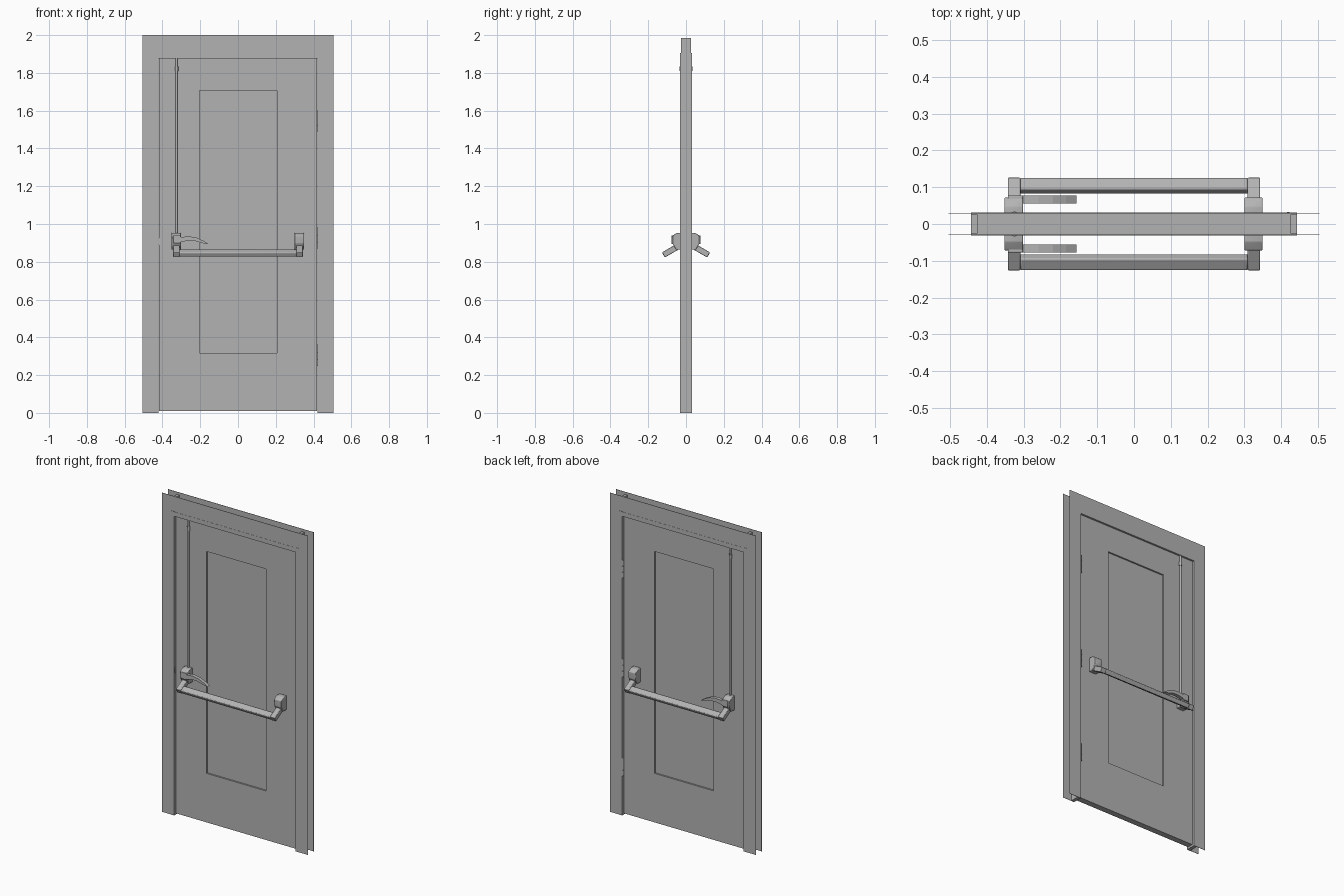
import bpy, bmesh, math
from mathutils import Matrix, Vector

if "Cube" in bpy.data.objects:
    bpy.data.objects.remove(bpy.data.objects["Cube"])

grey = bpy.data.materials.new("door_grey")
grey.diffuse_color = (0.45, 0.45, 0.45, 1)
grey.use_nodes = True
grey.node_tree.nodes["Principled BSDF"].inputs["Base Color"].default_value = grey.diffuse_color


def finish(name, bm, mirror="", bevel=0.0, smooth=False):
    """Turn a bmesh into an object, mirrored over the world axes given."""
    bmesh.ops.recalc_face_normals(bm, faces=bm.faces)
    me = bpy.data.meshes.new(name)
    bm.to_mesh(me)
    bm.free()
    me.materials.append(grey)
    ob = bpy.data.objects.new(name, me)
    bpy.context.collection.objects.link(ob)
    if smooth or bevel:
        bpy.context.view_layer.objects.active = ob
        ob.select_set(True)
        bpy.ops.object.shade_smooth_by_angle(angle=math.radians(40))
        ob.select_set(False)
    if bevel:
        b = ob.modifiers.new("bevel", 'BEVEL')
        b.width, b.segments = bevel, 2
    if mirror:
        m = ob.modifiers.new("mirror", 'MIRROR')
        m.use_axis = ["x" in mirror, "y" in mirror, False]
        m.use_mirror_merge = False
    return ob


def box(name, x, y, z, mirror="", bevel=0.0, rot=0.0):
    """Box from ranges; rot tilts it about its centre around the x axis."""
    bm = bmesh.new()
    size = [r[1] - r[0] for r in (x, y, z)]
    mid = Vector([(r[0] + r[1]) / 2 for r in (x, y, z)])
    mat = Matrix.Translation(mid) @ Matrix.Rotation(rot, 4, 'X') @ Matrix.Diagonal((*size, 1))
    bmesh.ops.create_cube(bm, size=1, matrix=mat)
    return finish(name, bm, mirror, bevel)


def prism(name, pts, a, b, place, mirror="", bevel=0.0):
    """Extrude a 2D outline from a to b; place maps (u, v, w) to 3D."""
    bm = bmesh.new()
    lo = [bm.verts.new(place(u, v, a)) for u, v in pts]
    hi = [bm.verts.new(place(u, v, b)) for u, v in pts]
    n = len(pts)
    bm.faces.new(lo)
    bm.faces.new(hi)
    for i in range(n):
        j = (i + 1) % n
        bm.faces.new((lo[i], lo[j], hi[j], hi[i]))
    return finish(name, bm, mirror, bevel)


def rod(name, x, y, z0, z1, r, mirror=""):
    bm = bmesh.new()
    bmesh.ops.create_cone(bm, cap_ends=True, segments=12, radius1=r, radius2=r,
                          depth=z1 - z0, matrix=Matrix.Translation((x, y, (z0 + z1) / 2)))
    return finish(name, bm, mirror, smooth=True)


# casing sheets on both sides of the wall
prism("casing", [(-.505, 0), (-.442, 0), (-.442, 1.903), (.442, 1.903),
                 (.442, 0), (.505, 0), (.505, 2), (-.505, 2)],
      .028, .030, lambda u, v, w: (u, w, v), "y")

# jambs with a stop, and the stepped lintel
box("jamb", (.421, .443), (-.031, .031), (0, 1.905), "x")
box("jamb_anchor", (.425, .443), (-.026, .026), (1.9, 1.985), "x")
box("lintel_core", (-.443, .443), (-.018, .018), (1.882, 1.905))
box("lintel_trim", (-.443, .443), (.018, .031), (1.875, 1.903), "y")

# door leaf with a recessed panel on each face
bm = bmesh.new()
bmesh.ops.create_cube(bm, size=1, matrix=Matrix.Translation((0, 0, .945))
                      @ Matrix.Diagonal((.836, .038, 1.87, 1)))
for x in (-.204, .206):
    bmesh.ops.bisect_plane(bm, geom=bm.verts[:] + bm.edges[:] + bm.faces[:],
                           plane_co=(x, 0, 0), plane_no=(1, 0, 0))
for z in (.317, 1.708):
    bmesh.ops.bisect_plane(bm, geom=bm.verts[:] + bm.edges[:] + bm.faces[:],
                           plane_co=(0, 0, z), plane_no=(0, 0, 1))
bm.normal_update()
panels = [f for f in bm.faces if abs(f.normal.y) > .9
          and abs(f.calc_center_median().x) < .1
          and .5 < f.calc_center_median().z < 1.5]
for f in panels:
    out = math.copysign(1, f.normal.y)
    new = bmesh.ops.extrude_discrete_faces(bm, faces=[f])["faces"][0]
    for v in new.verts:
        v.co.y -= out * .010
finish("door_leaf", bm)

# hinges on the back right edge, three knuckles each
for zc in (.305, .925, 1.545):
    for k in (-1, 0, 1):
        rod("hinge_knuckle", .419, .026, zc + k * .038 - .018, zc + k * .038 + .018, .007)

# strike plate in the latch jamb
box("strike_plate", (-.424, -.416), (-.024, .024), (.89, .925))

# wall brackets, side profile in y and z
bracket = [(.018, .953), (.048, .953), (.072, .938), (.072, .898), (.052, .864), (.018, .864)]
for x0, x1 in ((-.352, -.302), (.300, .350)):
    prism("bar_bracket", bracket, x0, x1, lambda u, v, w: (w, u, v), "y", .003)

# push bar arms and bar, sloping 30 degrees down and outward
tilt = math.radians(-30)
box("bar_arm", (.309, .343), (.041, .125), (.842, .873), "xy", .003, tilt)
box("push_bar", (-.31, .31), (.085, .123), (.8325, .8605), "y", .005, tilt)

# curved lever and its boss on the latch side
lever = [(-.305, .93), (-.26, .935), (-.22, .928), (-.185, .912), (-.157, .894),
         (-.19, .899), (-.23, .911), (-.265, .912), (-.305, .903)]
prism("lever", lever, .056, .078, lambda u, v, w: (u, w, v), "y")
box("lever_boss", (-.343, -.302), (.045, .078), (.897, .94), "y", .003)

# vertical latch rod with guide
rod("latch_rod", -.325, .025, .945, 1.895, .006, "y")
rod("rod_guide", -.325, .025, 1.81, 1.835, .009, "y")
